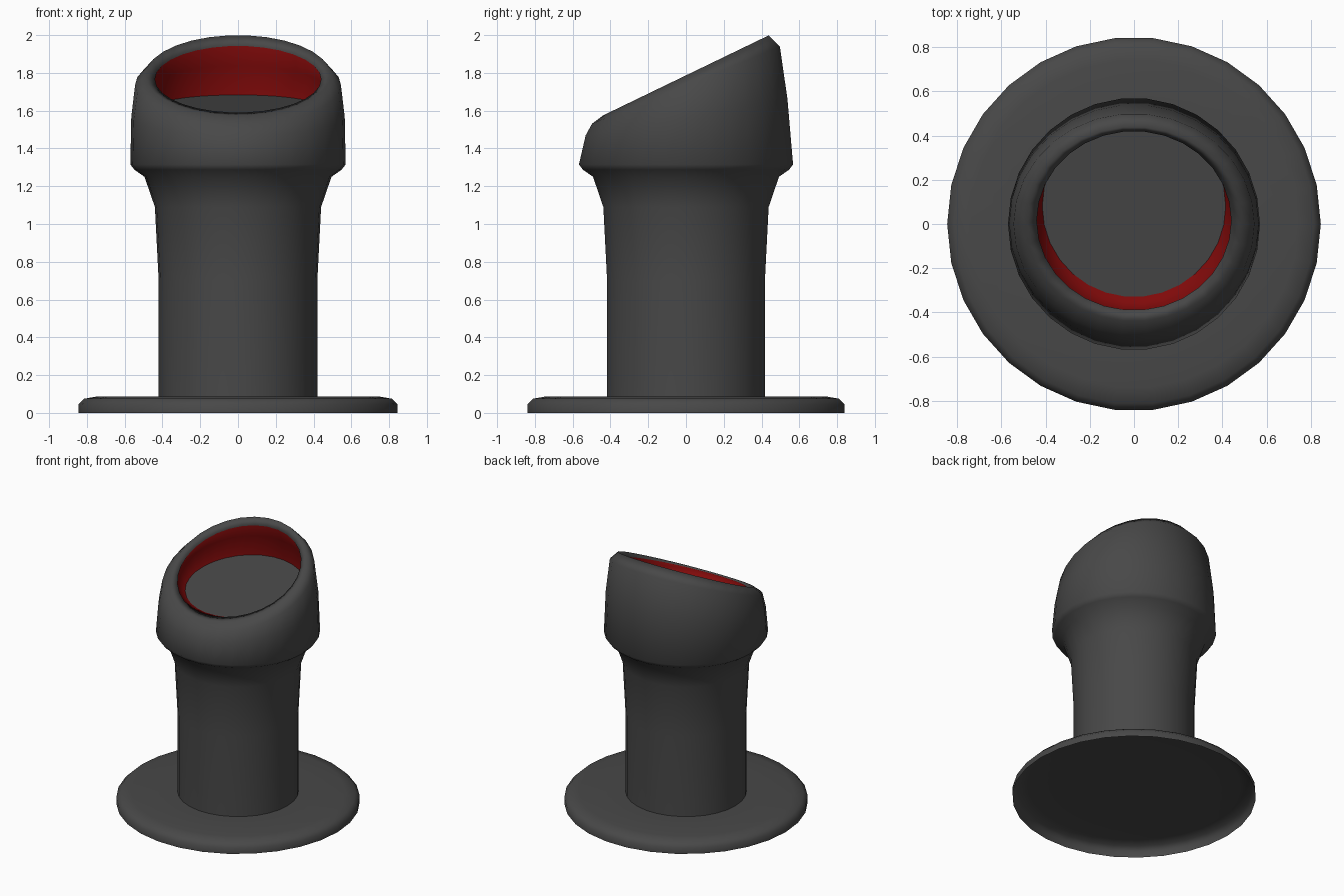
import bpy, bmesh, math

if "Cube" in bpy.data.objects:
    bpy.data.objects.remove(bpy.data.objects["Cube"])

SIDES = 30


def material(name, rgb):
    m = bpy.data.materials.new(name)
    m.diffuse_color = (*rgb, 1)
    m.use_nodes = True
    m.node_tree.nodes["Principled BSDF"].inputs["Base Color"].default_value = m.diffuse_color
    return m


grey = material("dark grey", (0.065, 0.065, 0.065))
red = material("deep red", (0.215, 0.003, 0.003))


def lathe(name, rings, mats, red_bands=(), angle=100):
    """Skin a stack of rings (rx, ry, centre_y, z, slope), open below, capped on top."""
    bm = bmesh.new()
    loops = []
    for rx, ry, cy, z, slope in rings:
        loop = []
        for i in range(SIDES):
            a = 2 * math.pi * i / SIDES
            y = cy + ry * math.sin(a)
            loop.append(bm.verts.new((rx * math.cos(a), y, z + slope * y)))
        loops.append(loop)
    for k in range(len(loops) - 1):
        lo, hi = loops[k], loops[k + 1]
        for i in range(SIDES):
            j = (i + 1) % SIDES
            f = bm.faces.new((lo[i], lo[j], hi[j], hi[i]))
            f.material_index = 1 if k in red_bands else 0
    bm.faces.new(loops[-1])
    me = bpy.data.meshes.new(name)
    bm.to_mesh(me)
    bm.free()
    ob = bpy.data.objects.new(name, me)
    bpy.context.collection.objects.link(ob)
    for m in mats:
        me.materials.append(m)
    bpy.ops.object.select_all(action='DESELECT')
    ob.select_set(True)
    bpy.context.view_layer.objects.active = ob
    bpy.ops.object.shade_smooth_by_angle(angle=math.radians(angle))
    me.polygons[-1].use_smooth = False
    return ob


def round_ring(r, z):
    return (r, r, 0, z, 0)


# flat round base, a shell that is open underneath
lathe("base_flange", [round_ring(r, z) for r, z in
      ((0.845, 0), (0.845, 0.045), (0.815, 0.075),
       (0.74, 0.088), (0.5, 0.088))], [grey])

# column, collar and slanted hollow head
body = [round_ring(r, z) for r, z in
        ((0.42, 0.088), (0.42, 0.7), (0.44, 1.09), (0.495, 1.25),
         (0.548, 1.287), (0.57, 1.315))]
body += [
    (0.565, 0.537, 0.003, 1.565, 0.18),   # head wall
    (0.545, 0.50, 0.0, 1.735, 0.41),      # outer rim
    (0.49, 0.44, 0.0, 1.787, 0.483),      # rim crest
    (0.44, 0.405, 0.015, 1.76, 0.435),    # inner rim
    (0.465, 0.435, 0.04, 1.70, 0.29),     # socket wall
    (0.415, 0.41, 0.08, 1.615, 0.14),     # socket floor edge
]
lathe("slanted_post", body, [grey, red], red_bands=(9, 10), angle=170)
